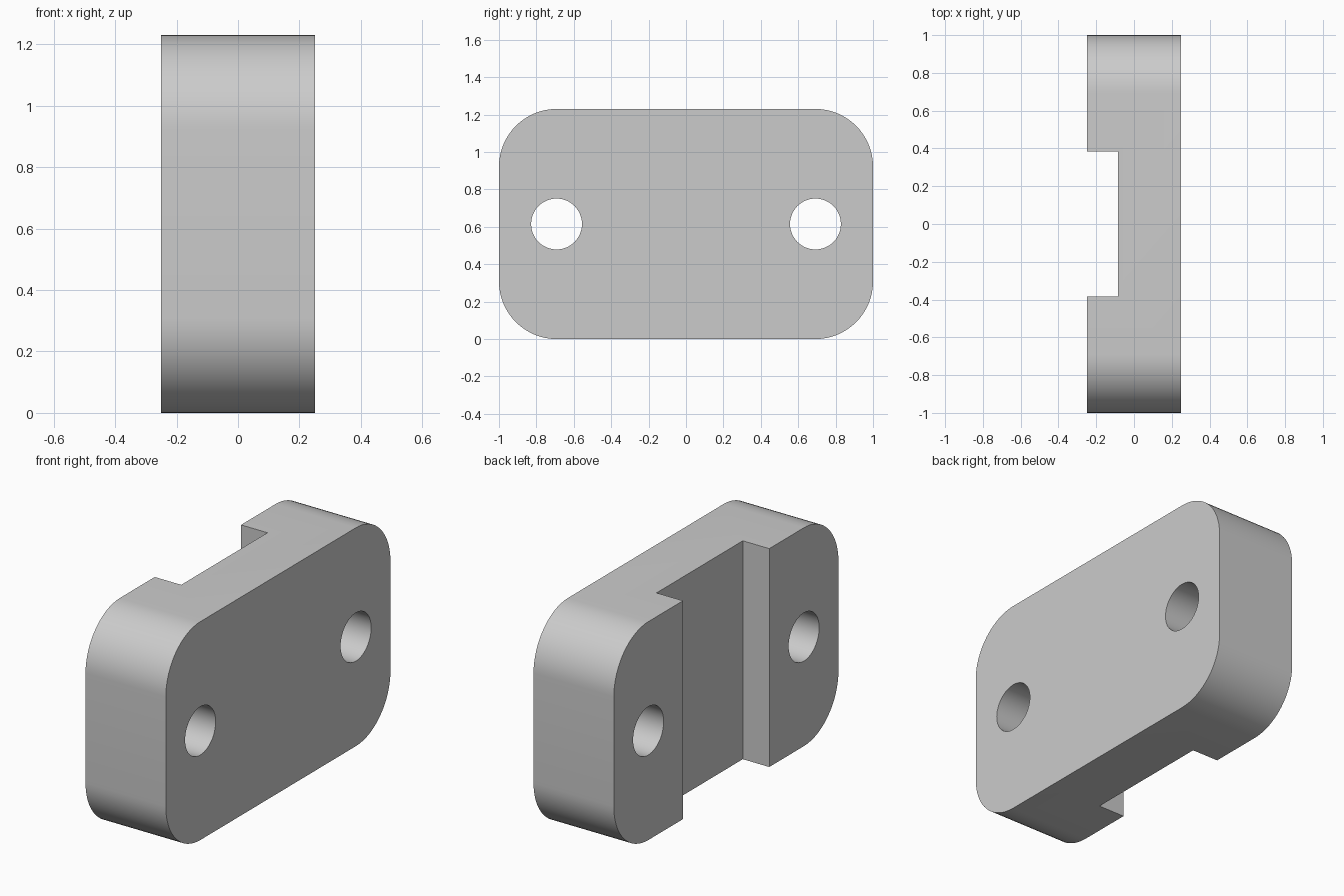
import bpy, bmesh
from math import sin, cos, pi, radians
from mathutils import Vector, Matrix

HALF_X, HEIGHT, RADIUS = 0.25, 1.23, 0.308
HOLE_Y, HOLE_R = 0.692, 0.136
GROOVE_HALF, GROOVE_X = 0.384, -0.085
MID_Z = HEIGHT / 2

cube = bpy.data.objects.get("Cube")
if cube:
    bpy.data.objects.remove(cube, do_unlink=True)

grey = bpy.data.materials.new("plain grey")
grey.use_nodes = True
colour = (0.6, 0.6, 0.6, 1)
grey.diffuse_color = colour
grey.node_tree.nodes["Principled BSDF"].inputs["Base Color"].default_value = colour


def make_object(name, bm):
    bmesh.ops.recalc_face_normals(bm, faces=bm.faces)
    mesh = bpy.data.meshes.new(name)
    bm.to_mesh(mesh)
    bm.free()
    mesh.materials.append(grey)
    obj = bpy.data.objects.new(name, mesh)
    bpy.context.collection.objects.link(obj)
    return obj


def cut(target, cutter):
    mod = target.modifiers.new(cutter.name, 'BOOLEAN')
    mod.operation = 'DIFFERENCE'
    mod.solver = 'EXACT'
    mod.object = cutter
    bpy.context.view_layer.objects.active = target
    bpy.ops.object.modifier_apply(modifier=mod.name)
    bpy.data.objects.remove(cutter, do_unlink=True)


# Block: rounded rectangle extruded across its thickness
bm = bmesh.new()
steps = 16
outline = []
corners = [(1, 1), (-1, 1), (-1, -1), (1, -1)]
for quarter, (sy, sz) in enumerate(corners):
    for i in range(steps + 1):
        a = (quarter + i / steps) * pi / 2
        y = sy * (1 - RADIUS) + RADIUS * cos(a)
        z = MID_Z + sz * (MID_Z - RADIUS) + RADIUS * sin(a)
        outline.append(bm.verts.new((-HALF_X, y, z)))
face = bm.faces.new(outline)
extruded = bmesh.ops.extrude_face_region(bm, geom=[face], use_keep_orig=True)
moved = [g for g in extruded["geom"] if isinstance(g, bmesh.types.BMVert)]
bmesh.ops.translate(bm, verts=moved, vec=Vector((2 * HALF_X, 0, 0)))
block = make_object("mounting_block", bm)

# Vertical groove across one broad side
bm = bmesh.new()
depth = 1.0
bmesh.ops.create_cube(bm, size=1, matrix=Matrix.Translation((GROOVE_X - depth / 2, 0, MID_Z))
                      @ Matrix.Diagonal((depth, 2 * GROOVE_HALF, 2 * HEIGHT, 1)))
cut(block, make_object("groove_cutter", bm))

# Two through holes
for side in (-1, 1):
    bm = bmesh.new()
    bmesh.ops.create_cone(bm, cap_ends=True, segments=48, radius1=HOLE_R, radius2=HOLE_R, depth=2,
                          matrix=Matrix.Translation((0, side * HOLE_Y, MID_Z))
                          @ Matrix.Rotation(pi / 2, 4, 'Y'))
    cut(block, make_object("hole_cutter", bm))

# Smooth rounded walls, sharp rims
bpy.ops.object.select_all(action='DESELECT')
block.select_set(True)
bpy.context.view_layer.objects.active = block
bpy.ops.object.shade_smooth_by_angle(angle=radians(30))
